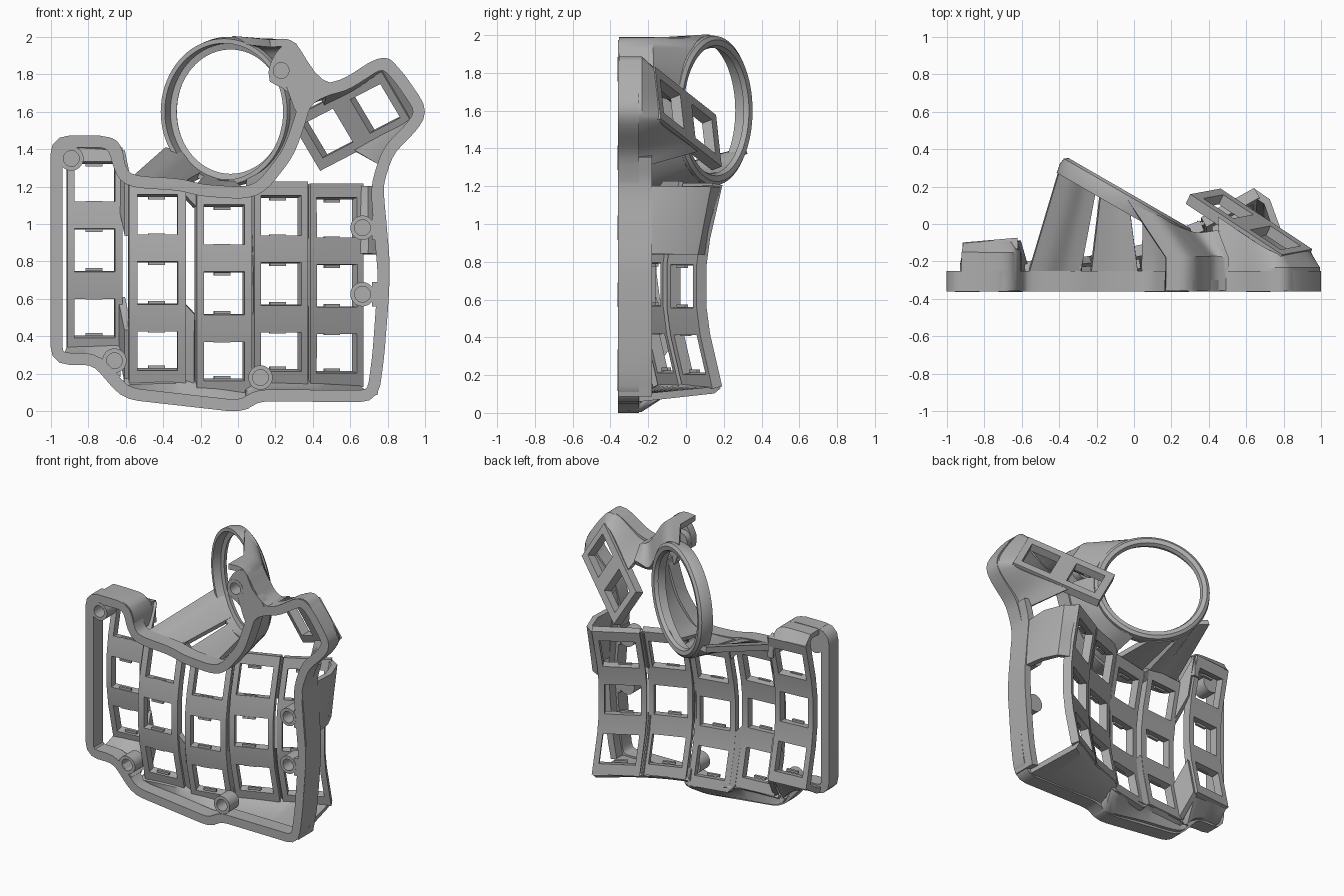
import bpy, bmesh, math
from mathutils import Vector as V

cube = bpy.data.objects.get("Cube")
if cube:
    bpy.data.objects.remove(cube)

grey = bpy.data.materials.new("plain grey")
grey.use_nodes = True
grey.diffuse_color = (0.42, 0.42, 0.42, 1)
grey.node_tree.nodes["Principled BSDF"].inputs["Base Color"].default_value = (0.42, 0.42, 0.42, 1)
FRONT = -0.355
parts = []


def finish(name, bm, thick=0, offset=0):
    me = bpy.data.meshes.new(name)
    bm.to_mesh(me)
    bm.free()
    me.materials.append(grey)
    ob = bpy.data.objects.new(name, me)
    bpy.context.collection.objects.link(ob)
    if thick:
        mod = ob.modifiers.new("thickness", 'SOLIDIFY')
        mod.thickness, mod.offset, mod.use_even_offset = thick, offset, False
    parts.append(ob)


def grid(bm, rows, skip=lambda i, j: False, wrap=False):
    vs = [[bm.verts.new(p) for p in r] for r in rows]
    for i in range(len(vs) - (0 if wrap else 1)):
        for j in range(len(vs[0]) - 1):
            if not skip(i, j):
                k = (i + 1) % len(vs)
                bm.faces.new((vs[i][j], vs[i][j + 1], vs[k][j + 1], vs[k][j]))


def closed(name, rows):
    bm = bmesh.new()
    grid(bm, rows, wrap=True)
    bmesh.ops.remove_doubles(bm, verts=bm.verts, dist=0.0005)
    bmesh.ops.recalc_face_normals(bm, faces=bm.faces)
    finish(name, bm)


def spline(pts, n=5):
    pts = [V(p) for p in pts]
    q = [2 * pts[0] - pts[1]] + pts + [2 * pts[-1] - pts[-2]]
    out = []
    for a, b, c, d in zip(q, q[1:], q[2:], q[3:]):
        for k in range(n):
            t = k / n
            out.append((2 * b + (c - a) * t + (2 * a - 5 * b + 4 * c - d) * t * t
                        + (3 * b - a - 3 * c + d) * t ** 3) / 2)
    return out + [pts[-1]]


def wall(name, *rows, thick=0.04):
    bm = bmesh.new()
    grid(bm, [spline(r) for r in rows])
    finish(name, bm, thick)


def at(y, pts):
    return [V((x, y, z)) for x, z in pts]


def box(name, place, size, right, up):
    bm = bmesh.new()
    bmesh.ops.create_cube(bm, size=1)
    n = right.cross(up)
    for v in bm.verts:
        v.co = place + right * v.co.x * size[0] - n * v.co.y * size[1] + up * v.co.z * size[2]
    bmesh.ops.recalc_face_normals(bm, faces=bm.faces)
    finish(name, bm)


# Finger key columns: centre x, centre z, back depth, tilt, half width
COLS = [(-0.77, 0.86, -0.17, 5, 0.147), (-0.435, 0.685, -0.27, 5, 0.152),
        (-0.085, 0.63, -0.22, 12, 0.147), (0.21, 0.68, -0.12, 21, 0.143),
        (0.5, 0.67, 0.03, 29, 0.142)]
ROWS = [-0.53, -0.455, -0.25, -0.11, 0.11, 0.25, 0.46, 0.535]
HOLE = 0.108
edges = []
for n, (cx, cz, cy, deg, w) in enumerate(COLS, 1):
    slope = math.tan(math.radians(deg))

    def spot(x, dz):
        return V((cx + x, cy + x * slope + 0.23 * max(0, abs(dz) - 0.17), cz + dz))
    rows = [[spot(x, dz) for x in (-w, -HOLE, HOLE, w)] for dz in ROWS]
    bm = bmesh.new()
    grid(bm, rows, lambda i, j: j == 1 and i % 2 == 1)
    finish(f"key_column_{n}", bm, 0.06, 1)
    edges.append(([r[0] for r in rows], [r[-1] for r in rows]))
    right = V((1, slope, 0)).normalized()
    for k, dz in enumerate(ROWS[1:7]):
        sign = 1 if k % 2 == 0 else -1
        place = spot(0, dz) + V((0, -0.05, sign * 0.006))
        box(f"switch_clip_{n}_{k}", place, (0.09, 0.018, 0.016), right, V((0, 0, 1)))

# Webs joining neighbouring columns
for n, spans in enumerate([((0, 2), (5, 7)), ((0, 3), (6, 7)), ((0, 1), (3, 7)), ((0, 3), (5, 7))]):
    for a, b in spans:
        bm = bmesh.new()
        shift = V((0, -0.022, 0))
        grid(bm, [[p + shift for p in edges[n][1][a:b + 1]],
                  [p + shift for p in edges[n + 1][0][a:b + 1]]])
        finish(f"column_web_{n + 1}_{a}", bm, 0.04)

# Thumb key plate
u = V((0.765, -0.505, 0.398)).normalized()
v = V((-0.44, -0.137, 0.887))
v = (v - u * v.dot(u)).normalized()
tc = V((0.63, 0.01, 1.57))


def thumb(a, b):
    return tc + u * a + v * b


bm = bmesh.new()
grid(bm, [[thumb(a, b) for a in (-0.325, -0.27, -0.06, 0.06, 0.27, 0.315)]
          for b in (-0.16, -0.105, 0.105, 0.16)], lambda i, j: i == 1 and j in (1, 3))
finish("thumb_plate", bm, 0.06, 1)

# Rim that follows the open front of the case
path = [(-0.97, 1.44), (-0.67, 1.44), (-0.62, 1.26), (-0.55, 1.225), (-0.3, 1.21), (-0.2, 1.18),
        (0.04, 1.165), (0.13, 1.2), (0.27, 1.38), (0.33, 1.55), (0.36, 1.66), (0.47, 1.72),
        (0.57, 1.74), (0.77, 1.87), (0.85, 1.8),
        (0.98, 1.61), (0.94, 1.53), (0.8, 1.39), (0.74, 1.2), (0.76, 0.95), (0.78, 0.72),
        (0.75, 0.3), (0.72, 0.08), (0.1, 0.085), (0.02, 0.025), (-0.6, 0.095),
        (-0.76, 0.28), (-0.97, 0.28)]
pts = [V(p) for p in path]
rounded = []
for a, b, c in zip(pts[-1:] + pts, pts, pts[1:] + pts[:1]):
    start = b + (a - b) * min(0.5, 0.07 / (a - b).length)
    end = b + (c - b) * min(0.5, 0.07 / (c - b).length)
    rounded += [start * (1 - t) ** 2 + b * 2 * t * (1 - t) + end * t * t for t in (0, 0.33, 0.67, 1)]
loop = [p for k, p in enumerate(rounded) if (p - rounded[k - 1]).length > 0.003]
sections = []
for a, b, c in zip(loop[-1:] + loop, loop, loop[1:] + loop[:1]):
    t = (c - a).normalized()
    s = V((-t.y, t.x)) * 0.032
    o, i = b + s, b - s
    sections.append([(o.x, -0.36, o.y), (i.x, -0.36, i.y), (i.x, -0.25, i.y),
                     (o.x, -0.25, o.y), (o.x, -0.36, o.y)])
closed("front_rim", sections)

# Tilted ball ring, lathed around its own axis
centre, across, axis = V((-0.025, 0.165, 1.6)), V((0.866, -0.5, 0)), V((0.5, 0.866, 0))


def ring(deg, r=0.385, depth=-0.04):
    a = math.radians(deg)
    return centre + across * r * math.cos(a) + V((0, 0, r * math.sin(a))) + axis * depth


profile = [(0.332, -0.03), (0.345, -0.005), (0.375, 0.0), (0.395, -0.015), (0.4, -0.05),
           (0.39, -0.1), (0.365, -0.1), (0.365, -0.04), (0.332, -0.03)]
closed("ball_ring", [[ring(d, r, h) for r, h in profile] for d in range(0, 360, 5)])

# Skirts that carry the ring
wall("ring_left_skirt", [(-0.39, 0.32, 1.39), ring(216), ring(230), ring(242)],
     [(-0.56, -0.25, 1.24), (-0.47, -0.25, 1.23), (-0.38, -0.25, 1.22), (-0.29, -0.25, 1.21)])
wall("ring_brace", [ring(d) for d in (247, 260, 273)],
     [(-0.23, -0.25, 1.19), (-0.1, -0.25, 1.18), (0.02, -0.25, 1.18)])
low = [(0.05, 1.18), (0.15, 1.23), (0.27, 1.38), (0.33, 1.55), (0.34, 1.66)]
wall("ring_right_skirt", [ring(d) for d in (-72, -50, -30, -10, 10)], at(-0.2, low), at(FRONT, low))
top = [(0.17, 1.965), (0.28, 1.96), (0.36, 1.85), (0.42, 1.77), (0.5, 1.73)]
wall("ring_thumb_wall", [ring(88), ring(62), ring(36), (0.33, -0.06, 1.66), (0.45, -0.04, 1.68)],
     at(-0.18, top), at(FRONT, top))

# Flat gusset around the upper screw hole
hub = V((0.23, -0.33, 1.82))
outline = spline(at(-0.33, [(0.17, 1.76), (0.165, 1.83), (0.2, 1.91), (0.25, 1.96), (0.31, 1.965), (0.37, 1.85),
                            (0.47, 1.74), (0.38, 1.63), (0.31, 1.6), (0.27, 1.7), (0.17, 1.76)]), 3)
bm = bmesh.new()
grid(bm, [outline, [hub + (p - hub).normalized() * 0.042 for p in outline]])
bmesh.ops.remove_doubles(bm, verts=bm.verts, dist=0.0005)
finish("ring_front_gusset", bm, 0.06)

# Thumb housing
hood = [(0.47, 1.72), (0.57, 1.74), (0.76, 1.865), (0.85, 1.81), (0.97, 1.62),
        (0.94, 1.53), (0.81, 1.4), (0.765, 1.31)]
back = [thumb(-0.12, 0.15), thumb(0.05, 0.15), thumb(0.28, 0.15), thumb(0.305, 0.1),
        thumb(0.305, -0.1), thumb(0.28, -0.15), thumb(0.08, -0.15), thumb(-0.1, -0.15)]
wall("thumb_housing", at(FRONT, hood), at(-0.24, hood), [p + u.cross(v) * 0.025 for p in back])

# Right side: low wall beside the window, higher wall above it
side = [(0.72, 0.09), (0.755, 0.3), (0.785, 0.72), (0.77, 0.98), (0.755, 1.2), (0.79, 1.36)]
wall("right_low_wall", at(FRONT, side), at(-0.18, side), thick=0.05)
outer = [(0.78, 0.84), (0.77, 1.0), (0.75, 1.2)]


def inward(x, *depths):
    return [(x, y, z) for y, z in zip(depths, (0.84, 1.0, 1.2))]


wall("right_high_wall", at(-0.2, outer), inward(0.76, -0.06, -0.05, -0.02),
     inward(0.71, 0.05, 0.08, 0.12), inward(0.635, 0.085, 0.11, 0.17))

# Bottom walls
floor = [(-0.66, 0.17), (-0.58, 0.095), (-0.27, 0.06), (0.02, 0.025), (0.1, 0.08), (0.38, 0.08), (0.7, 0.08)]
feet = [edges[1][0][0], edges[1][0][0], edges[1][1][0], edges[2][1][0],
        edges[3][0][0], edges[3][1][0], edges[4][1][0]]
wall("bottom_wall", at(FRONT, floor), at(-0.24, floor),
     [(p.x, p.y - 0.05, p.z - 0.02) for p in feet], [p + V((0, -0.02, 0.005)) for p in feet])
lip = [(-0.93, 0.28), (-0.83, 0.28), (-0.72, 0.24), (-0.64, 0.17)]
wall("left_bottom_wall", at(FRONT, lip), at(-0.22, lip),
     [(x, -0.13, 0.34) for x in (-0.91, -0.82, -0.72, -0.63)])

# Left column cap
cap = [(-0.92, 1.45), (-0.8, 1.45), (-0.68, 1.44), (-0.635, 1.38), (-0.62, 1.26)]
crown = [(-0.91, 1.38), (-0.82, 1.38), (-0.72, 1.38), (-0.64, 1.36), (-0.63, 1.24)]
wall("left_cap", at(FRONT, cap), at(-0.16, cap),
     [(x, -0.115 + 0.09 * (x + 0.9), z) for x, z in crown])

# Screw bosses with blind holes
turn = [(0.0, -0.27), (0.042, -0.27), (0.042, -0.362), (0.065, -0.362), (0.065, -0.25), (0.0, -0.25)]
for n, (x, z) in enumerate([(-0.89, 1.35), (-0.66, 0.27), (0.12, 0.18), (0.665, 0.98),
                            (0.665, 0.625), (0.23, 1.82)]):
    closed(f"screw_boss_{n + 1}", [[(x + r * math.cos(a), y, z + r * math.sin(a)) for r, y in turn]
                                   for a in (math.tau * k / 32 for k in range(32))])
for name, z in (("upper_boss_arm", 0.98), ("lower_boss_arm", 0.625)):
    box(name, V((0.74, -0.305, z)), (0.05, 0.11, 0.13), V((1, 0, 0)), V((0, 0, 1)))

# Bake the thickness, then smooth shading with sharp edges kept
bpy.ops.object.select_all(action='DESELECT')
for ob in parts:
    ob.select_set(True)
bpy.context.view_layer.objects.active = parts[0]
bpy.ops.object.convert(target='MESH')
bpy.ops.object.shade_smooth_by_angle(angle=math.radians(35))
